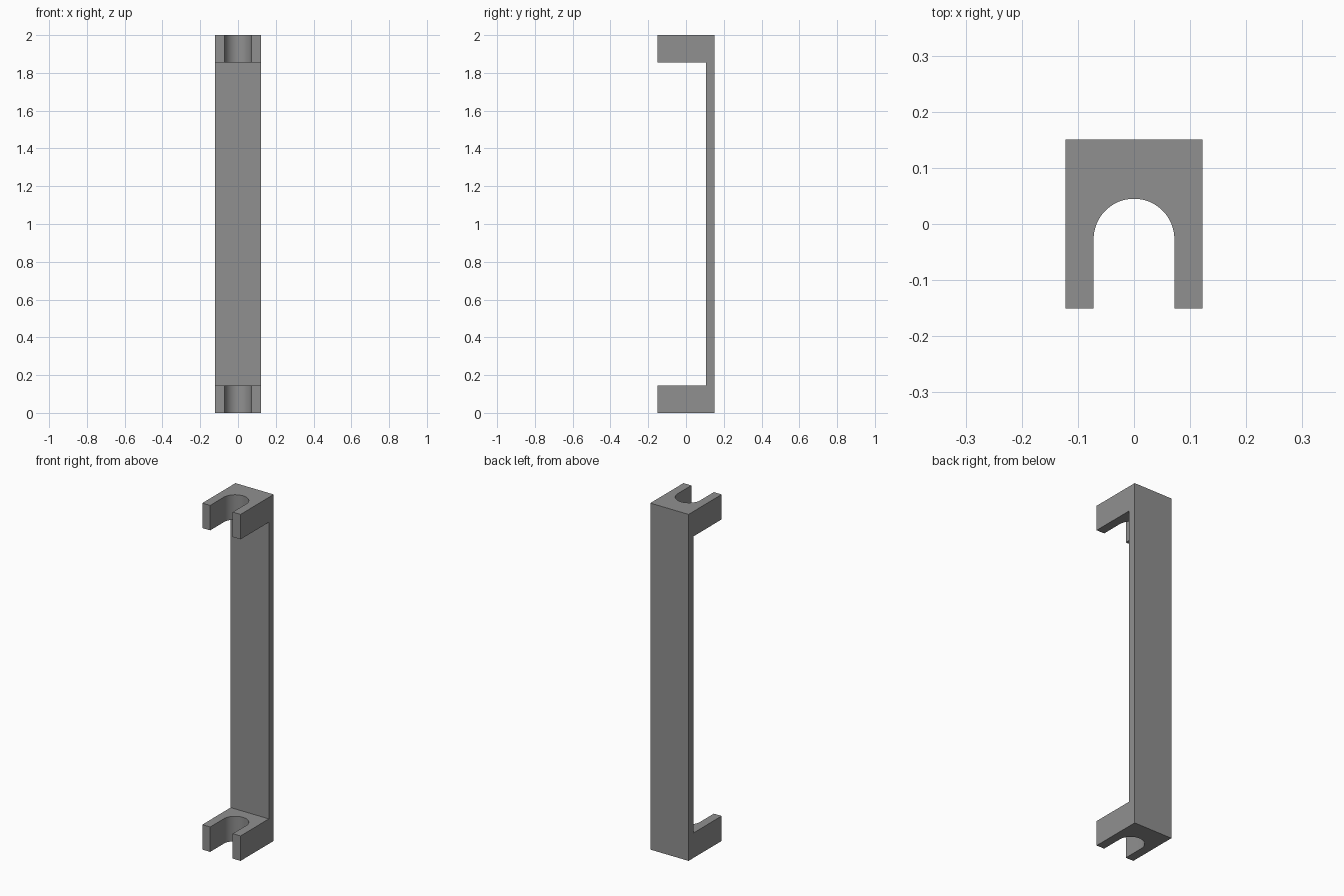
import bpy, bmesh, math
from mathutils import Vector

if "Cube" in bpy.data.objects:
    bpy.data.objects.remove(bpy.data.objects["Cube"])

HALF_W, HALF_D, HEIGHT = 0.122, 0.151, 2.0
FORK_H, PLATE_Y = 0.144, 0.107        # fork thickness, front of the back plate
SLOT_R, SLOT_Y = 0.072, -0.027        # slot radius and arc centre

grey = bpy.data.materials.new("grey")
grey.diffuse_color = (0.28, 0.28, 0.28, 1)
grey.use_nodes = True
grey.node_tree.nodes["Principled BSDF"].inputs["Base Color"].default_value = grey.diffuse_color


def prism(name, profile, direction):
    """Extrude a closed profile along a direction."""
    bm = bmesh.new()
    face = bm.faces.new([bm.verts.new(p) for p in profile])
    top = bmesh.ops.extrude_face_region(bm, geom=[face])["geom"]
    bmesh.ops.translate(bm, vec=Vector(direction),
                        verts=[g for g in top if isinstance(g, bmesh.types.BMVert)])
    bmesh.ops.recalc_face_normals(bm, faces=bm.faces)
    mesh = bpy.data.meshes.new(name)
    bm.to_mesh(mesh)
    bm.free()
    mesh.materials.append(grey)
    obj = bpy.data.objects.new(name, mesh)
    bpy.context.collection.objects.link(obj)
    return obj


# C-shaped bracket: back plate with an arm at each end
side = [(-HALF_D, 0), (HALF_D, 0), (HALF_D, HEIGHT), (-HALF_D, HEIGHT),
        (-HALF_D, HEIGHT - FORK_H), (PLATE_Y, HEIGHT - FORK_H),
        (PLATE_Y, FORK_H), (-HALF_D, FORK_H)]
bracket = prism("bracket", [(-HALF_W, y, z) for y, z in side], (2 * HALF_W, 0, 0))

# Round-ended slot that turns both arms into forks
arc = [(SLOT_R * math.cos(math.pi * i / 32), SLOT_Y + SLOT_R * math.sin(math.pi * i / 32))
       for i in range(33)]
outline = [(-SLOT_R, -0.3), (SLOT_R, -0.3)] + arc
slot = prism("slot_cutter", [(x, y, -0.1) for x, y in outline], (0, 0, HEIGHT + 0.2))
slot.hide_render = True

cut = bracket.modifiers.new("slot", "BOOLEAN")
cut.operation, cut.solver, cut.object = "DIFFERENCE", "EXACT", slot
bpy.context.view_layer.objects.active = bracket
bracket.select_set(True)
bpy.ops.object.modifier_apply(modifier=cut.name)
bpy.data.objects.remove(slot)

# Smooth the slot arcs, keep the edges crisp
bpy.ops.object.shade_smooth_by_angle(angle=math.radians(30))
